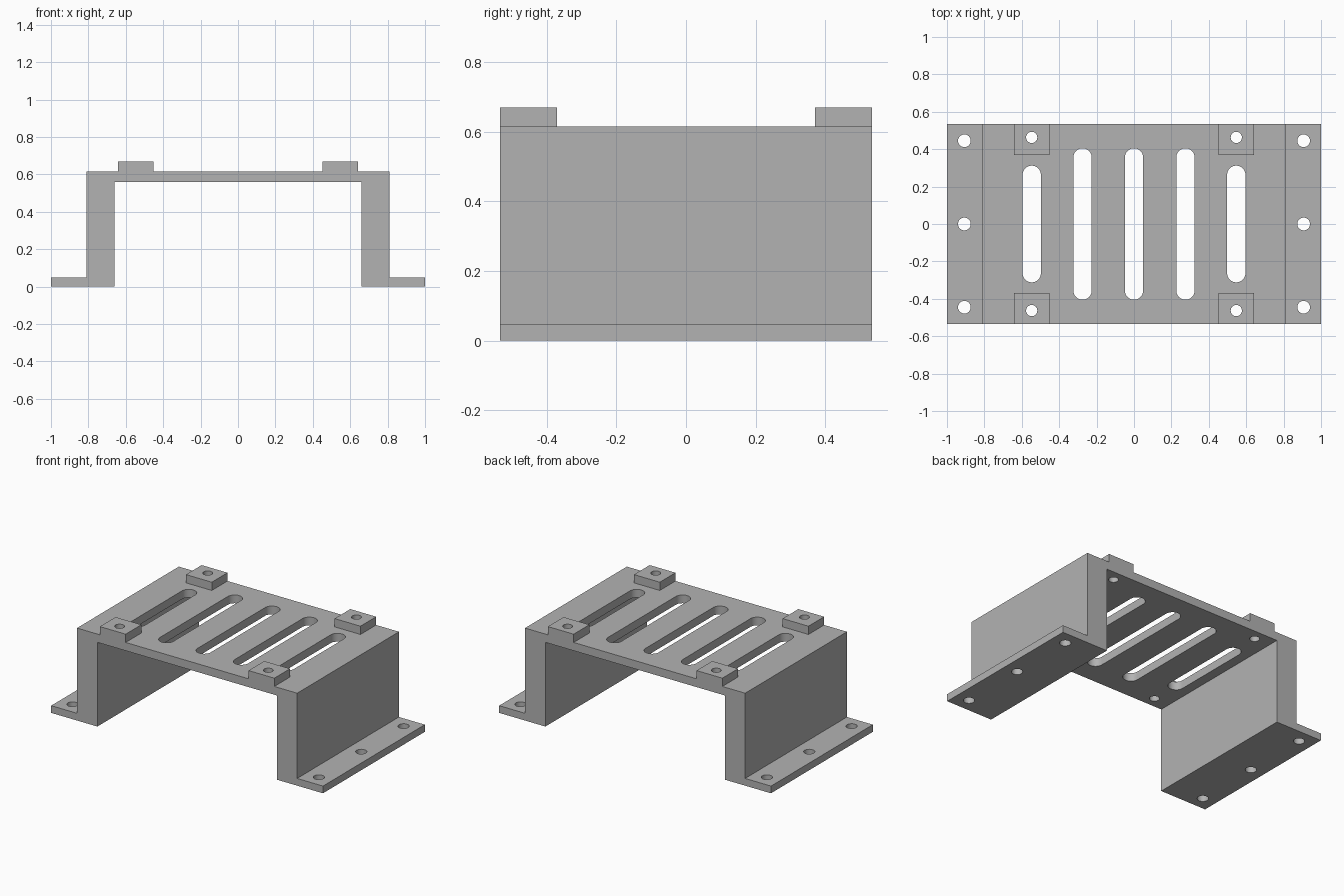
import bpy, bmesh, math

cube = bpy.data.objects.get("Cube")
if cube:
    bpy.data.objects.remove(cube, do_unlink=True)

grey = bpy.data.materials.new("plain grey")
grey.use_nodes = True
colour = (0.45, 0.45, 0.45, 1)
grey.diffuse_color = colour
grey.node_tree.nodes["Principled BSDF"].inputs["Base Color"].default_value = colour

DEPTH = 0.535      # half depth of the bracket
TOP = 0.615        # top of the plate
PAD_TOP = 0.67
PAD_X, PAD_Y = 0.547, 0.463


def extrude(bm, points, vector):
    """Add a closed prism from a flat outline."""
    face = bm.faces.new([bm.verts.new(p) for p in points])
    moved = bmesh.ops.extrude_face_region(bm, geom=[face])["geom"]
    verts = [v for v in moved if isinstance(v, bmesh.types.BMVert)]
    bmesh.ops.translate(bm, verts=verts, vec=vector)


def make_object(name, bm):
    bmesh.ops.recalc_face_normals(bm, faces=bm.faces)
    mesh = bpy.data.meshes.new(name)
    bm.to_mesh(mesh)
    bm.free()
    mesh.materials.append(grey)
    obj = bpy.data.objects.new(name, mesh)
    bpy.context.collection.objects.link(obj)
    return obj


def slot_outline(x, y, radius, half_length=0, steps=16):
    """Rounded slot along y; a circle when half_length equals zero."""
    straight = max(half_length - radius, 0)
    points = []
    for end in (1, -1):
        for i in range(steps + (1 if straight else 0)):
            a = math.pi * i / steps
            points.append((x + end * radius * math.cos(a),
                           y + end * (straight + radius * math.sin(a)), -0.1))
    return points


# Bracket: mirrored hat-shaped profile swept along y
half = [(0.66, 0.56), (0.66, 0), (1, 0), (1, 0.048), (0.81, 0.048), (0.81, TOP)]
profile = half + [(-x, z) for x, z in reversed(half)]
bm = bmesh.new()
extrude(bm, [(x, -DEPTH, z) for x, z in profile], (0, 2 * DEPTH, 0))
bracket = make_object("bracket", bm)

# Raised corner pads, sunk a little into the plate for a clean union
bm = bmesh.new()
for sx in (-1, 1):
    for sy in (-1, 1):
        corners = [(-0.095, 0.37), (0.095, 0.37), (0.095, DEPTH), (-0.095, DEPTH)]
        extrude(bm, [(sx * PAD_X + x, sy * y, TOP - 0.02) for x, y in corners],
                (0, 0, PAD_TOP - TOP + 0.02))
pads = make_object("corner_pads", bm)

# Cutters: ventilation slots, pad holes and flange holes
outlines = [slot_outline(x, 0, 0.049, 0.405) for x in (-0.275, 0, 0.275)]
for sx in (-1, 1):
    outlines.append(slot_outline(sx * PAD_X, 0, 0.049, 0.312))
    outlines += [slot_outline(sx * PAD_X, y, 0.03) for y in (-PAD_Y, PAD_Y)]
    outlines += [slot_outline(sx * 0.907, y, 0.034) for y in (-0.445, 0, 0.445)]
bm = bmesh.new()
for outline in outlines:
    extrude(bm, outline, (0, 0, 1))
cutters = make_object("hole_cutters", bm)

for operation, helper in (("UNION", pads), ("DIFFERENCE", cutters)):
    mod = bracket.modifiers.new(helper.name, "BOOLEAN")
    mod.operation = operation
    mod.solver = "EXACT"
    mod.object = helper

# Bake the booleans and remove the helpers
bpy.context.view_layer.objects.active = bracket
bracket.select_set(True)
for mod in list(bracket.modifiers):
    bpy.ops.object.modifier_apply(modifier=mod.name)
for helper in (pads, cutters):
    bpy.data.objects.remove(helper, do_unlink=True)
bpy.ops.object.shade_smooth_by_angle(angle=math.radians(30))
